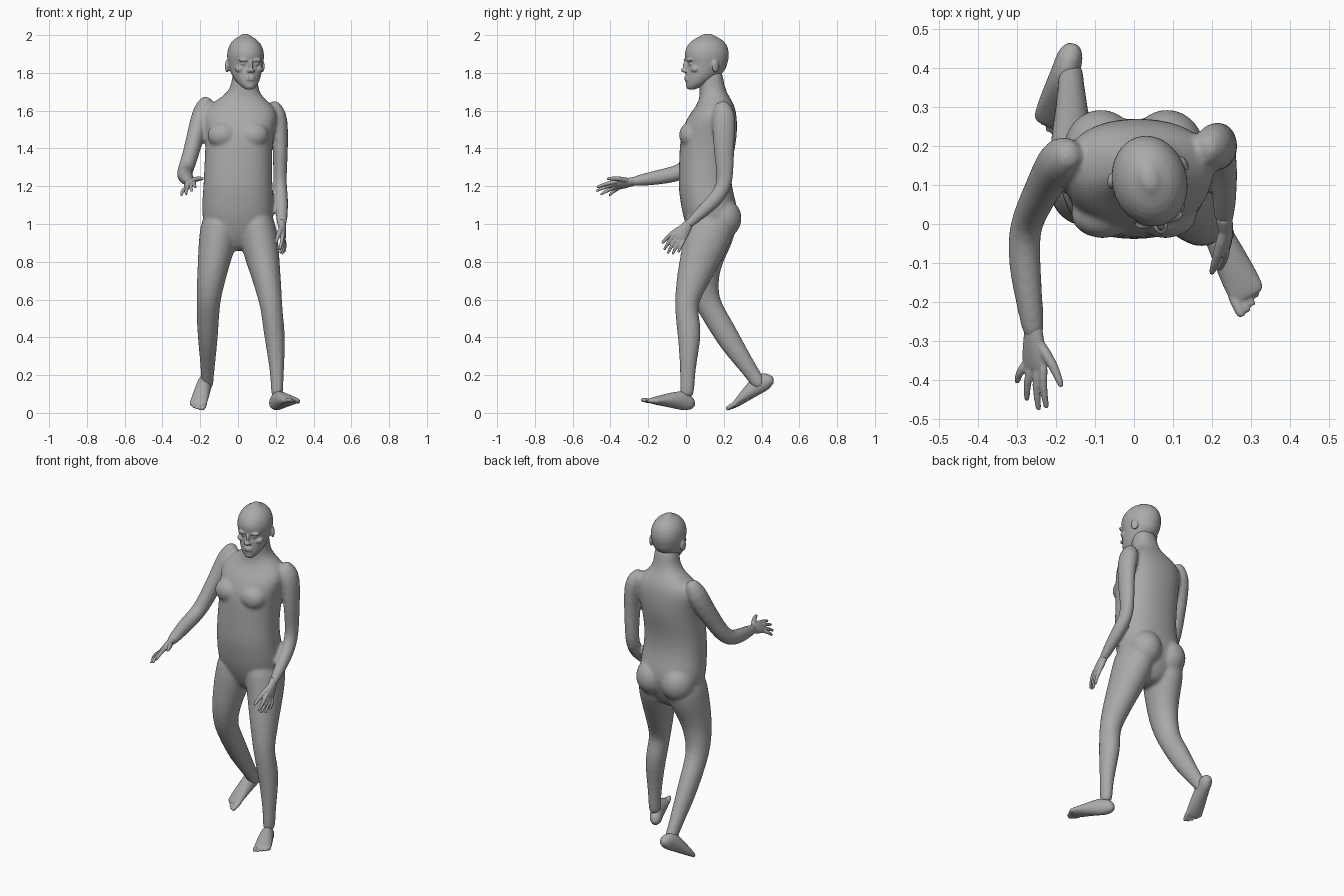
import bpy
import bmesh
import math
from mathutils import Matrix, Vector

default = bpy.data.objects.get("Cube")
if default:
    bpy.data.objects.remove(default, do_unlink=True)

GREY = (0.4, 0.4, 0.4, 1.0)
skin = bpy.data.materials.new("grey skin")
skin.use_nodes = True
skin.diffuse_color = GREY
skin.node_tree.nodes["Principled BSDF"].inputs["Base Color"].default_value = GREY


def tube(bm, points, side=(1, 0, 0), flat=False, power=2.0, count=16):
    """Loft oval rings (x, y, z, half width, half depth) with rounded ends."""
    side = Vector(side)
    centres = [Vector(p[:3]) for p in points]
    radii = [Vector(p[3:]) for p in points]
    start = (centres[0] - centres[1]).normalized() * min(radii[0]) * 0.5
    end = (centres[-1] - centres[-2]).normalized() * min(radii[-1]) * 0.5
    centres = [centres[0] + start] + centres + [centres[-1] + end]
    radii = [radii[0] * 0.6] + radii + [radii[-1] * 0.6]
    rings = []
    last = len(centres) - 1
    for i, (centre, radius) in enumerate(zip(centres, radii)):
        along = (centres[min(i + 1, last)] - centres[max(i - 1, 0)]).normalized()
        if flat:
            along = Vector((0, 0, 1))
        u = (side - along * side.dot(along)).normalized()
        v = along.cross(u)
        ring = []
        for k in range(count):
            a = math.tau * k / count
            c, s = math.cos(a), math.sin(a)
            c = math.copysign(abs(c) ** (2 / power), c)
            s = math.copysign(abs(s) ** (2 / power), s)
            ring.append(bm.verts.new(centre + u * c * radius[0] + v * s * radius[1]))
        rings.append(ring)
    for low, high in zip(rings, rings[1:]):
        for k in range(count):
            j = (k + 1) % count
            bm.faces.new((low[k], low[j], high[j], high[k]))
    bm.faces.new(rings[0][::-1])
    bm.faces.new(rings[-1])


def blob(bm, centre, size, turn=0.0):
    """Add an ellipsoid."""
    matrix = (Matrix.Translation(centre) @ Matrix.Rotation(turn, 4, "Z")
              @ Matrix.Diagonal((*size, 1)))
    bmesh.ops.create_uvsphere(bm, u_segments=16, v_segments=10, radius=1, matrix=matrix)


def pair(bm, centre, size, turn=0.0):
    """Add an ellipsoid and its mirror image."""
    x, y, z = centre
    blob(bm, (x, y, z), size, turn)
    blob(bm, (-x, y, z), size, -turn)


def fuse(name, bm, voxel, smoothing, matrix=Matrix()):
    """Blend all overlapping forms into one smooth surface."""
    bmesh.ops.transform(bm, matrix=matrix, verts=bm.verts)
    bmesh.ops.recalc_face_normals(bm, faces=bm.faces)
    mesh = bpy.data.meshes.new(name)
    bm.to_mesh(mesh)
    bm.free()
    mesh.materials.append(skin)
    ob = bpy.data.objects.new(name, mesh)
    bpy.context.collection.objects.link(ob)
    ob.modifiers.new("Round", "SUBSURF").levels = 1
    remesh = ob.modifiers.new("Blend", "REMESH")
    remesh.mode = "VOXEL"
    remesh.voxel_size = voxel
    remesh.use_smooth_shade = True
    relax = ob.modifiers.new("Relax", "SMOOTH")
    relax.factor = 0.5
    relax.iterations = smoothing
    bpy.context.view_layer.update()
    graph = bpy.context.evaluated_depsgraph_get()
    result = bpy.data.meshes.new_from_object(ob.evaluated_get(graph))
    ob.modifiers.clear()
    ob.data = result
    if not result.materials:
        result.materials.append(skin)
    result.shade_smooth()
    return ob


# Torso and neck
body = bmesh.new()
tube(body, [
    (0, .13, .9, .10, .09), (0, .13, .96, .17, .12), (0, .13, 1.05, .195, .15),
    (0, .115, 1.13, .19, .147), (0, .1, 1.2, .184, .142), (0, .1, 1.3, .18, .138),
    (.005, .115, 1.42, .178, .15), (.01, .125, 1.5, .186, .148),
    (.012, .14, 1.57, .2, .13), (.012, .155, 1.62, .182, .105),
    (.02, .155, 1.66, .125, .085), (.03, .143, 1.7, .08, .07),
    (.036, .135, 1.75, .07, .066), (.038, .13, 1.8, .068, .064),
], flat=True, power=2.3, count=24)
pair(body, (.085, .19, 1.03), (.1, .108, .11))
pair(body, (.08, .025, 1.47), (.085, .064, .07))

# Left arm, hanging with a bent elbow
tube(body, [
    (.185, .19, 1.63, .035, .04), (.205, .2, 1.585, .055, .065),
    (.222, .2, 1.5, .046, .062), (.225, .2, 1.38, .04, .055),
    (.222, .208, 1.27, .037, .046), (.222, .2, 1.19, .037, .042),
    (.23, .15, 1.125, .038, .042), (.232, .08, 1.06, .033, .034),
    (.232, .01, .995, .027, .024)])

# Right arm, reaching forward
tube(body, [
    (-.165, .18, 1.655, .035, .04), (-.185, .17, 1.6, .058, .065),
    (-.215, .13, 1.5, .05, .06), (-.24, .08, 1.41, .045, .054),
    (-.265, .03, 1.32, .043, .048), (-.283, -.02, 1.275, .042, .045),
    (-.282, -.1, 1.255, .043, .043), (-.27, -.19, 1.24, .036, .037),
    (-.258, -.28, 1.225, .03, .027)])

# Left leg, stepping forward
tube(body, [
    (.095, .13, 1.02, .1, .14), (.11, .11, .92, .105, .13),
    (.13, .075, .82, .092, .108), (.15, .04, .72, .078, .092),
    (.168, .01, .62, .066, .07), (.178, 0, .55, .058, .06),
    (.188, .015, .46, .058, .066), (.197, .018, .38, .054, .06),
    (.203, .012, .28, .044, .047), (.207, .008, .18, .034, .039),
    (.207, .005, .1, .034, .04)])

# Right leg, pushing off behind
tube(body, [
    (-.095, .14, 1.02, .1, .14), (-.105, .12, .92, .105, .13),
    (-.125, .095, .82, .09, .105), (-.14, .085, .72, .078, .09),
    (-.155, .1, .62, .067, .076), (-.158, .13, .55, .062, .066),
    (-.16, .185, .46, .058, .066), (-.16, .235, .375, .052, .062),
    (-.16, .3, .28, .042, .05), (-.162, .36, .195, .034, .04),
    (-.162, .39, .15, .034, .04)])
fuse("body", body, 0.009, 6)

# Head, turned a little to its left
head = bmesh.new()
tube(head, [
    (0, -.075, 1.722, .032, .032), (0, -.06, 1.738, .052, .054),
    (0, -.03, 1.775, .073, .086), (0, -.004, 1.815, .086, .108),
    (0, .002, 1.85, .093, .108), (0, 0, 1.875, .097, .119),
    (0, 0, 1.91, .098, .12), (0, .003, 1.95, .085, .107),
    (0, .005, 1.98, .058, .075), (0, .005, 1.994, .028, .038),
], flat=True, count=24)
blob(head, (0, -.113, 1.838), (.011, .018, .03))
blob(head, (0, -.126, 1.814), (.015, .016, .012))
pair(head, (.012, -.117, 1.81), (.009, .013, .009))
pair(head, (.033, -.102, 1.868), (.032, .016, .01))
pair(head, (.034, -.095, 1.848), (.016, .014, .01))
pair(head, (.05, -.075, 1.82), (.026, .026, .02))
for lip in (1.777, 1.765):
    blob(head, (0, -.11, lip), (.026, .012, .006))
blob(head, (0, -.092, 1.732), (.028, .022, .018))
pair(head, (.095, .024, 1.835), (.011, .022, .034), 0.35)
fuse("head", head, 0.0045, 3,
     Matrix.Translation((.04, .11, 0)) @ Matrix.Rotation(math.radians(14), 4, "Z"))


def hand(name, wrist, knuckle, side, tips, thumb):
    """Palm with four slightly curled fingers and a thumb."""
    bm = bmesh.new()
    wrist, knuckle, thumb = Vector(wrist), Vector(knuckle), Vector(thumb)
    reach = knuckle - wrist
    side = Vector(side)
    side = (side - reach * side.dot(reach) / reach.length_squared).normalized()
    palm = [(-0.2, .025, .022), (0.2, .03, .021), (0.6, .039, .018), (1.0, .039, .013)]
    tube(bm, [(*(wrist + reach * f), w, d) for f, w, d in palm], side)
    back = Vector((0.5 if wrist.x > 0 else -0.5, 0, 0.5)) * 0.012
    for i, tip in enumerate(tips):
        base = wrist + reach * 0.92 + side * (i - 1.5) * 0.02
        middle = base.lerp(Vector(tip), 0.5) + back
        tube(bm, [(*base, .012, .012), (*middle, .011, .011), (*tip, .008, .008)],
             side, count=10)
    base = wrist + reach * 0.25 - side * 0.015
    middle = base.lerp(thumb, 0.5) - side * 0.012
    tube(bm, [(*base, .016, .016), (*middle, .014, .014), (*thumb, .009, .009)],
         back, count=10)
    fuse(name, bm, 0.004, 2)


# Hands
hand("left_hand", (.232, .01, .995), (.24, -.04, .925), (.1, .8, -.6),
     [(.22, -.115, .865), (.225, -.095, .848), (.235, -.07, .842), (.245, -.04, .852)],
     (.2, -.125, .9))
hand("right_hand", (-.258, -.28, 1.225), (-.255, -.37, 1.205), (-.75, .1, -.6),
     [(-.225, -.47, 1.195), (-.245, -.475, 1.175), (-.275, -.45, 1.157),
      (-.3, -.405, 1.152)],
     (-.187, -.415, 1.24))


def foot(name, mirror, origin, yaw, pitch):
    """Foot built pointing forward, then turned and tilted into the step."""
    bm = bmesh.new()
    tube(bm, [
        (0, .028, .036, .024, .026), (0, .012, .044, .035, .043),
        (0, -.03, .054, .037, .054), (0, -.08, .045, .042, .045),
        (0, -.14, .032, .047, .032), (0, -.19, .021, .049, .021),
        (0, -.212, .016, .046, .015)])
    for i in range(5):
        x = -0.036 + i * 0.0185
        size = 0.0145 if i == 0 else 0.0105 - i * 0.0004
        tip = -0.248 + 0.003 * i * i
        tube(bm, [(x * mirror, -.19, .018, size, size),
                  (x * mirror, tip, size, size, size * 0.9)], count=10)
    turn = Matrix.Rotation(math.radians(yaw), 4, "Z")
    tilt = Matrix.Rotation(math.radians(pitch), 4, "X")
    fuse(name, bm, 0.0045, 2, Matrix.Translation(origin) @ turn @ tilt)


# Feet
foot("left_foot", 1, (.203, 0, .008), 26, -11)
foot("right_foot", -1, (-.16, .445, .126), -16, 28)
